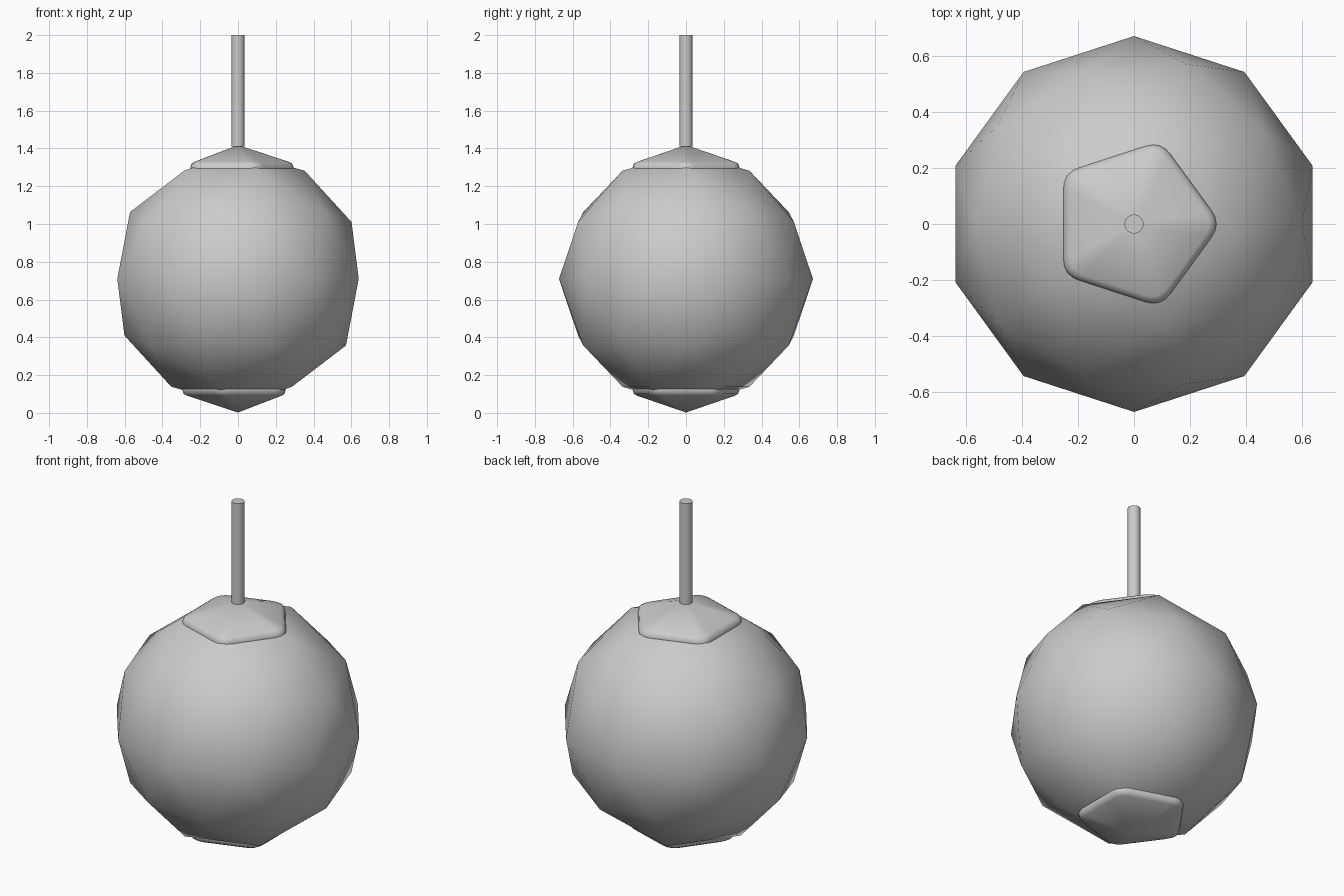
import bpy, bmesh, math
from mathutils import Matrix, Vector

if "Cube" in bpy.data.objects:
    bpy.data.objects.remove(bpy.data.objects["Cube"])

C, R = 0.71, 0.672   # ball centre height and radius

# faceted ball, smooth shaded
bpy.ops.mesh.primitive_ico_sphere_add(subdivisions=2, radius=R, location=(0, 0, C))
ball = bpy.context.object
ball.name = "ball"
bpy.ops.object.shade_smooth()


def rounded_pentagon(r, z, cut=0.16):
    """Pentagon outline whose corners are rounded with short curves."""
    corners = [Vector((r * math.cos(i * math.tau / 5), r * math.sin(i * math.tau / 5), z))
               for i in range(5)]
    pts = []
    for i, c in enumerate(corners):
        a = c.lerp(corners[i - 1], cut)
        b = c.lerp(corners[(i + 1) % 5], cut)
        for k in range(5):
            t = k / 4
            pts.append(a.lerp(c, t).lerp(c.lerp(b, t), t))
    return pts


def cap(name, flip):
    """Raised five-sided cap, heights given relative to the ball centre."""
    bm = bmesh.new()
    rings = [[bm.verts.new(p) for p in rounded_pentagon(r, z)]
             for r, z in ((0.285, 0.619), (0.304, 0.609), (0.312, 0.588), (0.312, 0.57))]
    apex = bm.verts.new((0, 0, 0.708))
    n = len(rings[0])
    for i in range(n):
        j = (i + 1) % n
        bm.faces.new((apex, rings[0][i], rings[0][j]))
        for u, v in zip(rings, rings[1:]):
            bm.faces.new((u[i], v[i], v[j], u[j]))
    bm.faces.new(rings[-1][::-1])
    if flip:
        bm.transform(Matrix.Rotation(math.pi, 4, 'Y'))
    bmesh.ops.recalc_face_normals(bm, faces=bm.faces)
    me = bpy.data.meshes.new(name)
    bm.to_mesh(me)
    bm.free()
    ob = bpy.data.objects.new(name, me)
    ob.location.z = C
    bpy.context.collection.objects.link(ob)
    for p in me.polygons:
        p.use_smooth = True


# caps at both poles
cap("top_cap", False)
cap("bottom_cap", True)

# hanging stem
bpy.ops.mesh.primitive_cylinder_add(vertices=32, radius=0.034, depth=0.59,
                                    location=(0, 0, 1.705))
bpy.context.object.name = "stem"
bpy.ops.object.shade_smooth_by_angle(angle=math.radians(40))
